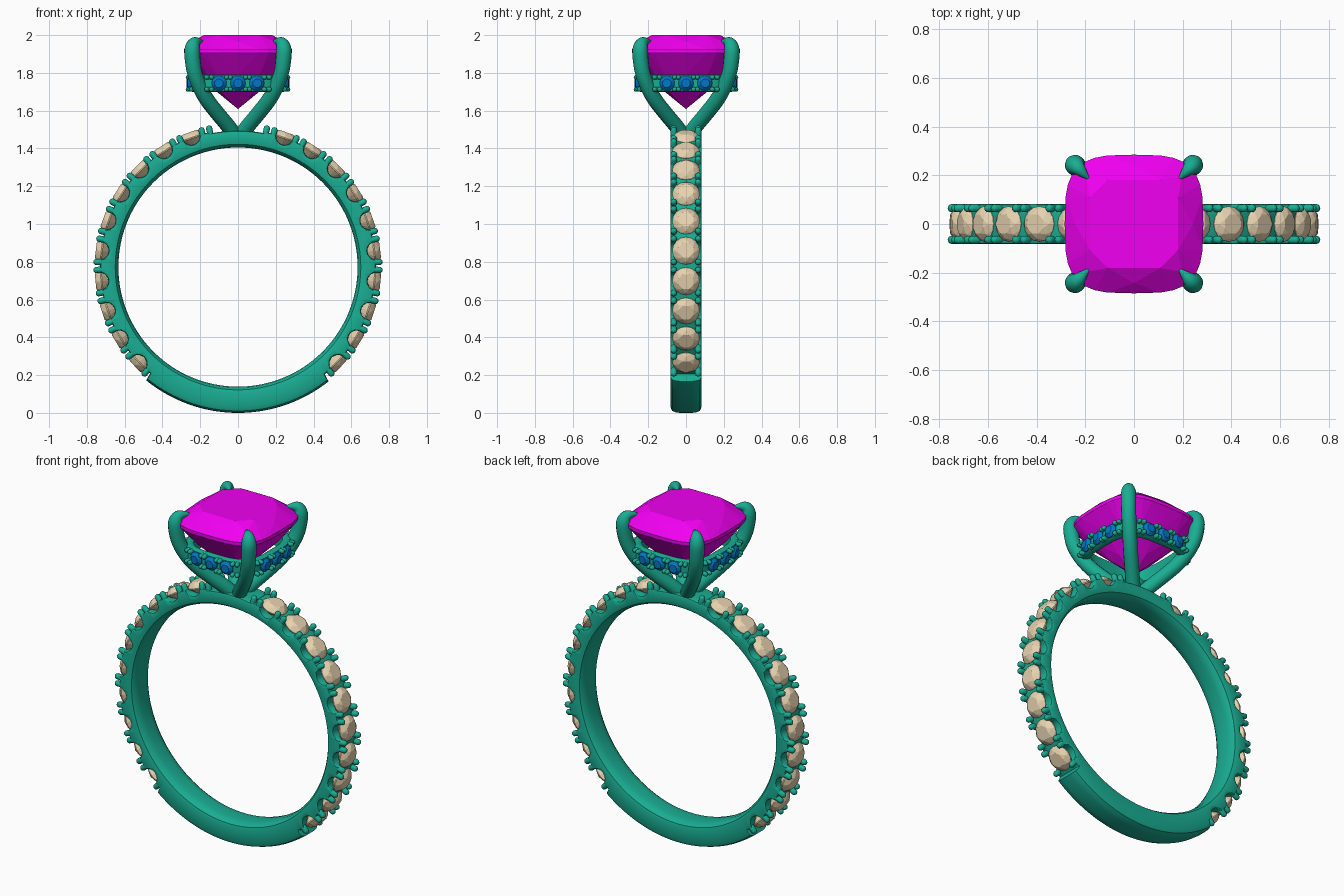
import bpy, bmesh, math
from mathutils import Vector, Matrix

if "Cube" in bpy.data.objects:
    bpy.data.objects.remove(bpy.data.objects["Cube"])

CZ = 0.772                       # ring centre height
PITCH, FIRST, COUNT = 12.7, -44.0, 10
N = 3.4                          # cushion roundness


def material(name, rgb):
    m = bpy.data.materials.new(name)
    m.diffuse_color = (*rgb, 1)
    m.use_nodes = True
    m.node_tree.nodes["Principled BSDF"].inputs["Base Color"].default_value = m.diffuse_color
    return m


METAL = material("green metal", (0.01, 0.42, 0.29))
PINK = material("magenta gem", (0.87, 0.0, 0.87))
TAN = material("tan gem", (0.8, 0.65, 0.43))
BLUE = material("blue gem", (0.0, 0.19, 0.58))


def finish(name, bm, mat, smooth=None):
    bmesh.ops.recalc_face_normals(bm, faces=bm.faces)
    me = bpy.data.meshes.new(name)
    bm.to_mesh(me)
    bm.free()
    ob = bpy.data.objects.new(name, me)
    bpy.context.collection.objects.link(ob)
    me.materials.append(mat)
    if smooth:
        smooth_object(ob, smooth)
    return ob


def smooth_object(ob, angle):
    bpy.ops.object.select_all(action='DESELECT')
    ob.select_set(True)
    bpy.context.view_layer.objects.active = ob
    bpy.ops.object.shade_smooth_by_angle(angle=math.radians(angle))


def frame(pos, direction):
    rot = Vector(direction).to_track_quat('Z', 'Y').to_matrix().to_4x4()
    return Matrix.Translation(pos) @ rot


def outline(a, count, n=2.0, turn=0.0):
    """Points of a superellipse of half-width a."""
    pts = []
    for i in range(count):
        t = 2 * math.pi * (i + turn) / count
        c, s = math.cos(t), math.sin(t)
        pts.append((math.copysign(a * abs(c) ** (2 / n), c),
                    math.copysign(a * abs(s) ** (2 / n), s)))
    return pts


def add_gem(bm, rings, mat=Matrix(), n=2.0):
    """Faceted gem: hull of rings (half-width, height, count, turn)."""
    g = bmesh.new()
    for a, z, count, turn in rings:
        for x, y in outline(a, count, n, turn):
            g.verts.new((x, y, z))
    bmesh.ops.convex_hull(g, input=g.verts)
    bmesh.ops.delete(g, geom=[v for v in g.verts if not v.link_faces], context='VERTS')
    g.transform(mat)
    me = bpy.data.meshes.new("tmp")
    g.to_mesh(me)
    g.free()
    bm.from_mesh(me)
    bpy.data.meshes.remove(me)


def add_capsule(bm, mat, r, half):
    vs = bmesh.ops.create_uvsphere(bm, u_segments=12, v_segments=7, radius=r)['verts']
    for v in vs:
        v.co.z += math.copysign(half, v.co.z)
    bmesh.ops.transform(bm, matrix=mat, verts=vs)


def loft(bm, loops):
    """Closed ring of closed cross-sections."""
    rows = [[bm.verts.new(p) for p in lp] for lp in loops]
    for a, b in zip(rows, rows[1:] + rows[:1]):
        for i in range(len(a)):
            j = (i + 1) % len(a)
            bm.faces.new((a[i], a[j], b[j], b[i]))


# Shank: rounded band, with scalloped edges under the small stones
stone_angles = [FIRST + PITCH * i for i in range(COUNT)]


def rim(elev):
    if elev < -51:
        return 0.772, 0.03
    r = 0.73 if elev < 78 else 0.722
    for s in stone_angles:
        d = math.radians(elev - s) * 0.735
        if abs(d) < 0.048:
            r = min(r, 0.738 - math.sqrt(0.048 ** 2 - d * d))
    return r, 0.01


loops = []
for k in range(600):
    t = 2 * math.pi * k / 600
    R, c = rim(math.degrees(math.asin(max(-1, min(1, math.sin(t))))))
    half = [(0.03, 0.633), (0.06, 0.638), (0.077, 0.65), (0.082, 0.668),
            (0.082, R - c), (0.082 - c * 0.3, R - c * 0.35), (0.082 - c, R - c * 0.08), (0.03, R)]
    prof = half + [(-y, r) for y, r in reversed(half)]
    loops.append([(r * math.cos(t), y, CZ + r * math.sin(t)) for y, r in prof])
bm = bmesh.new()
loft(bm, loops)
finish("shank", bm, METAL, 35)

# Shank stones and the paired prongs between them
gems, prongs = bmesh.new(), bmesh.new()
for side in (1, -1):
    for s in stone_angles:
        t = math.radians(s)
        d = Vector((side * math.cos(t), 0, math.sin(t)))
        add_gem(gems, [(0.042, 0.032, 8, 0.5), (0.06, 0.02, 8, 0), (0.073, 0.003, 16, 0),
                       (0.073, -0.003, 16, 0), (0.035, -0.035, 8, 0), (0.002, -0.062, 4, 0)],
                frame(Vector((0, 0, CZ)) + d * 0.726, d))
    for i in range(COUNT + 1):
        for off in (-1.6, 1.6):
            if i == 0 and off < 0:
                continue
            t = math.radians(FIRST + PITCH * (i - 0.5) + off)
            d = Vector((side * math.cos(t), 0, math.sin(t)))
            for y in (-0.065, 0.065):
                add_capsule(prongs, frame(Vector((0, y, CZ)) + d * 0.727, d), 0.017, 0.022)
finish("shank_stones", gems, TAN)
finish("shank_prongs", prongs, METAL, 60)

# Centre cushion stone
bm = bmesh.new()
add_gem(bm, [(0.19, 2.0, 8, 0.5), (0.242, 1.966, 8, 0), (0.285, 1.925, 32, 0), (0.285, 1.905, 32, 0),
             (0.2, 1.79, 16, 0), (0.1, 1.69, 8, 0), (0.002, 1.61, 4, 0)], n=N)
finish("centre_stone", bm, PINK)

# Claws: four tapered curved bars rising from the shank
path = [(0.015, 1.465, 0.04), (0.04, 1.505, 0.04), (0.1, 1.575, 0.04), (0.18, 1.675, 0.04),
        (0.23, 1.79, 0.04), (0.242, 1.88, 0.042), (0.243, 1.93, 0.042),
        (0.232, 1.962, 0.032), (0.208, 1.968, 0.018), (0.186, 1.966, 0.005)]
for sx, sy, label in ((1, 1, "back_right"), (-1, 1, "back_left"), (1, -1, "front_right"), (-1, -1, "front_left")):
    cu = bpy.data.curves.new(label, 'CURVE')
    cu.dimensions = '3D'
    cu.bevel_depth, cu.bevel_resolution, cu.use_fill_caps = 1.0, 5, True
    sp = cu.splines.new('NURBS')
    sp.points.add(len(path) - 1)
    for p, (d, z, r) in zip(sp.points, path):
        p.co, p.radius = (sx * d, sy * d, z, 1), r
    sp.order_u, sp.use_endpoint_u, sp.resolution_u = 3, True, 5
    ob = bpy.data.objects.new(label + "_claw", cu)
    bpy.context.collection.objects.link(ob)
    cu.materials.append(METAL)
    bpy.ops.object.select_all(action='DESELECT')
    ob.select_set(True)
    bpy.context.view_layer.objects.active = ob
    bpy.ops.object.convert(target='MESH')
    smooth_object(bpy.context.object, 60)

# Hidden halo: a cushion-shaped rail under the centre stone
bm = bmesh.new()
rail = [(0.21, 1.705), (0.21, 1.785), (0.22, 1.792), (0.24, 1.792), (0.25, 1.785),
        (0.25, 1.705), (0.24, 1.698), (0.22, 1.698)]
rings = [[(x, y, z) for x, y in outline(a, 96, N)] for a, z in rail]
loft(bm, [list(section) for section in zip(*rings)])
finish("halo_rail", bm, METAL, 40)

# Halo stones and beads on all four sides
gems, beads = bmesh.new(), bmesh.new()
A = 0.254


def on_halo(u, z, turn):
    v = A * (1 - abs(u / A) ** N) ** (1 / N)
    normal = Vector((math.copysign(abs(u) ** (N - 1), u), -v ** (N - 1), 0)).normalized()
    return frame(turn @ Vector((u, -v, z)), turn.to_3x3() @ normal)


for q in range(4):
    turn = Matrix.Rotation(q * math.pi / 2, 4, 'Z')
    for u in (-0.1, 0, 0.1):
        add_gem(gems, [(0.024, 0.018, 8, 0.5), (0.04, 0.002, 16, 0), (0.04, -0.003, 16, 0),
                       (0.002, -0.03, 4, 0)], on_halo(u, 1.745, turn))
    for u in (-0.162, -0.138, -0.06, -0.04, 0.04, 0.06, 0.138, 0.162):
        for dz in (-0.032, 0.032):
            add_capsule(beads, on_halo(u, 1.745 + dz, turn), 0.013, 0.01)
finish("halo_stones", gems, BLUE)
finish("halo_beads", beads, METAL, 60)
